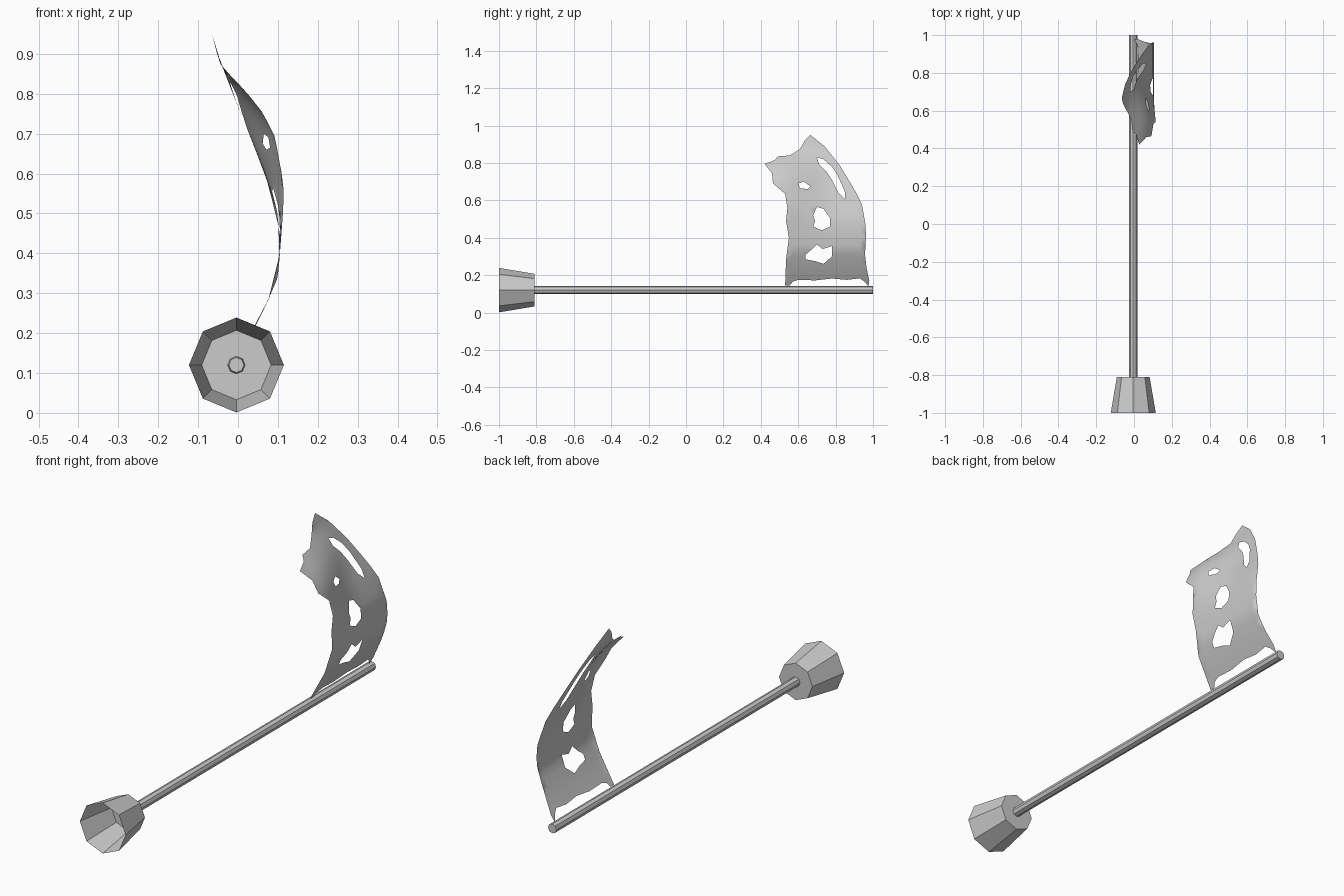
import bpy, bmesh, math
from mathutils import Vector, geometry

if "Cube" in bpy.data.objects:
    bpy.data.objects.remove(bpy.data.objects["Cube"])

grey = bpy.data.materials.new("plain grey")
grey.diffuse_color = (0.6, 0.6, 0.6, 1)
grey.use_nodes = True
grey.node_tree.nodes["Principled BSDF"].inputs["Base Color"].default_value = grey.diffuse_color
CX, CZ = -0.004, 0.12


def finish(name, bm, smooth=False):
    me = bpy.data.meshes.new(name)
    bm.to_mesh(me)
    bm.free()
    me.materials.append(grey)
    for p in me.polygons:
        p.use_smooth = smooth
    ob = bpy.data.objects.new(name, me)
    bpy.context.collection.objects.link(ob)
    return ob


def lathe(name, profile, cap_start, cap_end, sides=8):
    """Faceted body around the y axis from (y, radius) pairs."""
    bm = bmesh.new()
    rings = []
    for y, r in profile:
        rings.append([bm.verts.new((CX + r * math.cos(math.tau * i / sides), y,
                                    CZ + r * math.sin(math.tau * i / sides)))
                      for i in range(sides)])
    for a, b in zip(rings, rings[1:]):
        for i in range(sides):
            j = (i + 1) % sides
            bm.faces.new((a[i], b[i], b[j], a[j]))
    if cap_start:
        bm.faces.new(rings[0])
    if cap_end:
        bm.faces.new(rings[-1][::-1])
    return finish(name, bm)


# Open cup at the foot and the long pole
lathe("cup_base", [(-1.0, 0.119), (-0.81, 0.087)], False, True)
lathe("pole", [(-0.825, 0.019), (-0.81, 0.022), (1.0, 0.022)], True, True)

# Torn cloth outline and holes as (y, z)
outline = [(.53, .145), (.555, .145), (.57, .165), (.60, .175), (.69, .172),
           (.78, .182), (.86, .175), (.93, .183), (.955, .165), (.975, .14),
           (.98, .17), (.965, .24), (.957, .31), (.962, .40), (.96, .47),
           (.94, .58), (.91, .64), (.875, .70), (.82, .79), (.74, .89),
           (.665, .95), (.635, .92), (.61, .875), (.555, .84), (.49, .835),
           (.475, .815), (.42, .795), (.46, .745), (.465, .69), (.53, .635),
           (.542, .56), (.535, .49), (.55, .40), (.535, .285)]
slit = [(.70, .83), (.735, .82), (.78, .78), (.81, .735), (.85, .645),
        (.85, .607), (.815, .64), (.78, .71), (.75, .755), (.71, .795)]
small_hole = [(.60, .69), (.63, .70), (.665, .675), (.65, .66), (.61, .665)]
upper_hole = [(.70, .565), (.735, .555), (.77, .505), (.77, .46), (.725, .44),
              (.68, .46), (.69, .49), (.68, .52)]
lower_hole = [(.64, .31), (.67, .335), (.70, .365), (.73, .34), (.78, .355),
              (.78, .30), (.735, .26), (.69, .275), (.64, .285)]
loops = [outline, slit, small_hole, upper_hole, lower_hole]

# Sideways sag of the cloth by height: (z, x) along each side
near_side = [(.14, .0), (.22, .045), (.27, .07), (.34, .10), (.42, .107),
             (.55, .117), (.60, .112), (.70, .09), (.76, .057), (.80, .024),
             (.835, -.008), (.88, -.05), (.95, -.065)]
far_side = [(.14, .0), (.22, .045), (.27, .07), (.34, .10), (.42, .105),
            (.50, .099), (.60, .067), (.70, .027), (.80, -.013),
            (.86, -.037), (.95, -.065)]


def lookup(table, v):
    for (a, p), (b, q) in zip(table, table[1:]):
        if v <= b:
            return p + (q - p) * max(0, (v - a) / (b - a))
    return table[-1][1]


def inside(p):
    odd = False
    for loop in loops:
        for a, b in zip(loop, loop[1:] + loop[:1]):
            if (a[1] > p[1]) != (b[1] > p[1]):
                if p[0] < a[0] + (p[1] - a[1]) / (b[1] - a[1]) * (b[0] - a[0]):
                    odd = not odd
    return odd


# Triangulate the outline with interior points, then drop holes and outside
points, edges = [], []
for loop in loops:
    n, s = len(loop), len(points)
    points += [Vector(p) for p in loop]
    edges += [(s + i, s + (i + 1) % n) for i in range(n)]
for i in range(20):
    for j in range(28):
        p = Vector((.42 + .03 * i, .155 + .03 * j))
        if inside(p):
            points.append(p)
verts, _, faces, *_ = geometry.delaunay_2d_cdt(points, edges, [], 0, 1e-5)

bm = bmesh.new()
cloth = []
for y, z in verts:
    t = min(1, max(0, (y - .5) / .3))
    t = t * t * (3 - 2 * t)
    x = lookup(near_side, z) * (1 - t) + lookup(far_side, z) * t
    cloth.append(bm.verts.new((x, y, z)))
for f in faces:
    centre = sum((verts[i] for i in f), Vector((0, 0))) / len(f)
    if inside(centre):
        face = bm.faces.new([cloth[i] for i in f])
        face.normal_update()
        if face.normal.x < 0:
            face.normal_flip()
bmesh.ops.delete(bm, geom=[v for v in bm.verts if not v.link_faces], context='VERTS')
finish("torn_flag", bm, smooth=True)
